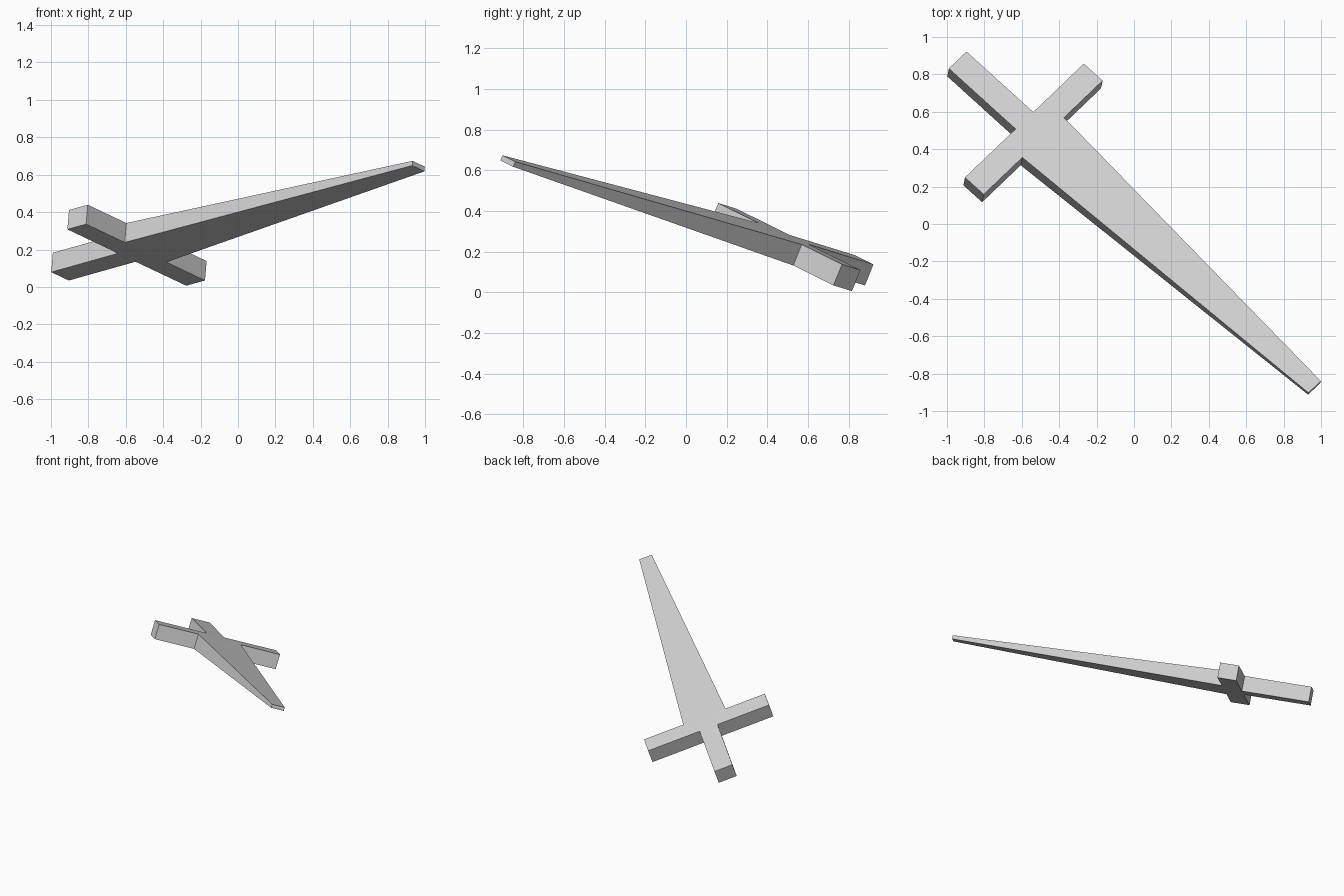
import bpy, bmesh
from mathutils import Vector, Matrix

cube = bpy.data.objects.get("Cube")
if cube:
    bpy.data.objects.remove(cube, do_unlink=True)

# Single flat material
grey = bpy.data.materials.new("light grey")
grey.use_nodes = True
colour = (0.65, 0.65, 0.65, 1.0)
grey.diffuse_color = colour
grey.node_tree.nodes["Principled BSDF"].inputs["Base Color"].default_value = colour

# Sword frame: local x along the blade, y along the guard, z out of the flat
along = Vector((0.7257, -0.6573, 0.204)).normalized()
across = Vector((0.688, 0.651, -0.323))
across = (across - along * across.dot(along)).normalized()
normal = along.cross(across)
frame = Matrix((along, across, normal)).transposed().to_4x4()
frame.translation = (-0.54, 0.487, 0.223)


def tapered_bar(name, start, end):
    """Box between two cross-sections, each (x, half width, half thickness)."""
    bm = bmesh.new()
    bmesh.ops.create_cube(bm, size=2)
    for v in bm.verts:
        x, w, t = end if v.co.x > 0 else start
        v.co = frame @ Vector((x, v.co.y * w, v.co.z * t))
    bmesh.ops.recalc_face_normals(bm, faces=bm.faces)
    mesh = bpy.data.meshes.new(name)
    bm.to_mesh(mesh)
    bm.free()
    mesh.materials.append(grey)
    obj = bpy.data.objects.new(name, mesh)
    bpy.context.collection.objects.link(obj)
    return obj


HALF = 0.056    # half thickness of the hilt
BAR = 0.069     # half width of the hilt bars

tapered_bar("handle", (-0.561, BAR, HALF), (-BAR, BAR, HALF))
tapered_bar("guard", (-BAR, 0.465, HALF), (BAR, 0.465, HALF))
# Blade narrows in both width and thickness to a blunt tip
tapered_bar("blade", (BAR, 0.163, HALF), (2.074, 0.048, 0.0135))
